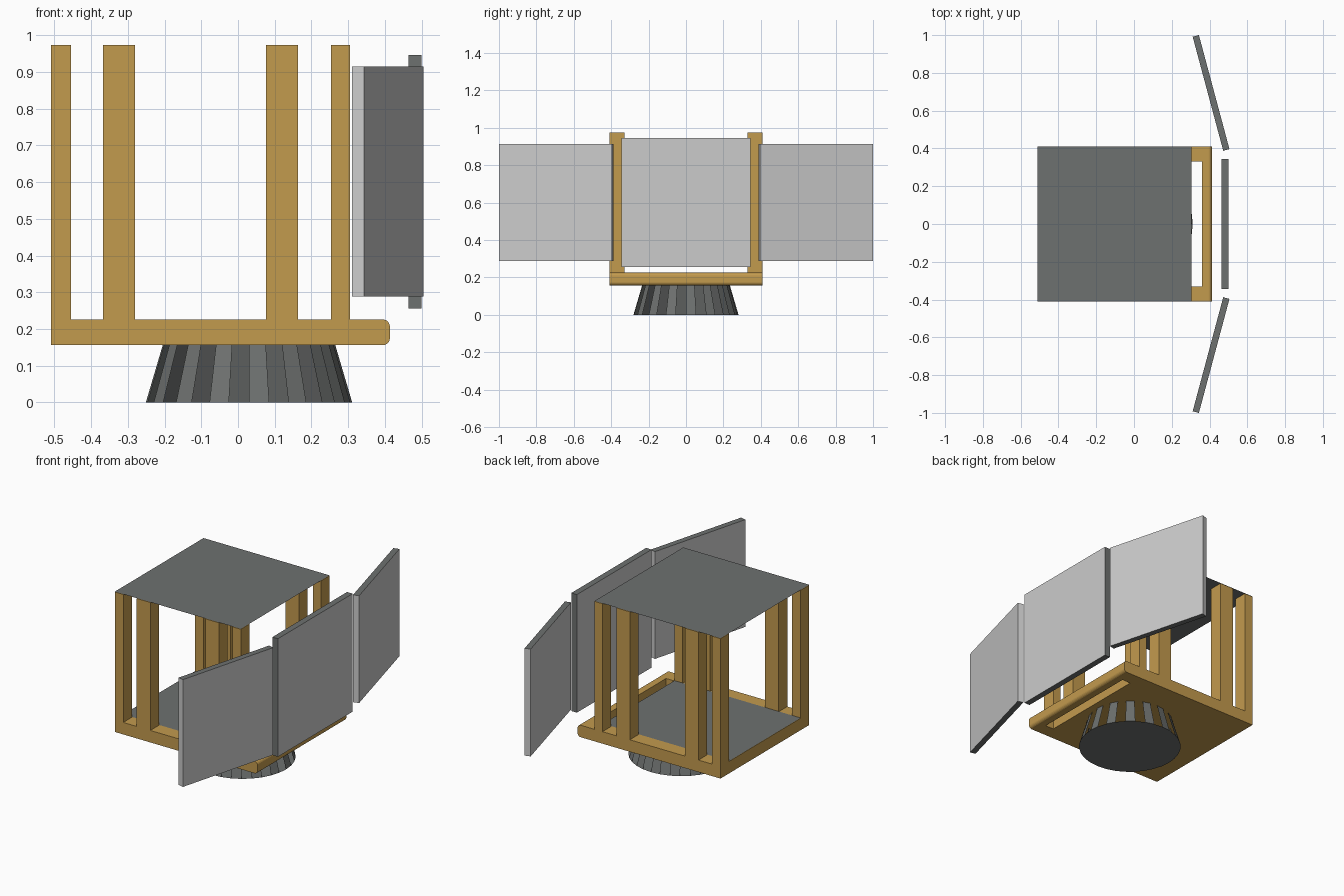
import bpy, bmesh, math
from mathutils import Matrix

if "Cube" in bpy.data.objects:
    bpy.data.objects.remove(bpy.data.objects["Cube"])


def material(name, rgb):
    m = bpy.data.materials.new(name)
    m.diffuse_color = (*rgb, 1.0)
    m.use_nodes = True
    m.node_tree.nodes["Principled BSDF"].inputs["Base Color"].default_value = m.diffuse_color
    return m


GOLD = material("golden_frame", (0.545, 0.325, 0.076))
DARK = material("dark_grey", (0.155, 0.164, 0.160))
LIGHT = material("light_grey", (0.60, 0.60, 0.60))


def finish(name, bm, mats):
    mesh = bpy.data.meshes.new(name)
    bm.to_mesh(mesh)
    bm.free()
    for m in mats:
        mesh.materials.append(m)
    ob = bpy.data.objects.new(name, mesh)
    bpy.context.collection.objects.link(ob)
    return ob


def box_bm(x0, x1, y0, y1, z0, z1):
    bm = bmesh.new()
    bmesh.ops.create_cube(bm, size=1)
    for v in bm.verts:
        v.co = (x0 if v.co.x < 0 else x1, y0 if v.co.y < 0 else y1, z0 if v.co.z < 0 else z1)
    return bm


def box(name, mat, *dims):
    return finish(name, box_bm(*dims), [mat])


def sheet(name, mat, x0, x1, y, z):
    bm = bmesh.new()
    bm.faces.new([bm.verts.new(p) for p in ((x0, -y, z), (x1, -y, z), (x1, y, z), (x0, y, z))])
    return finish(name, bm, [mat])


def rounded_bar(name, x0, y0, y1):
    """Bar running to the front end of the base, with its end rounded."""
    r, x1, z0, z1 = 0.02, 0.414, 0.156, 0.226
    pts = [(x0, z0)]
    for cz, start in ((z0 + r, -90), (z1 - r, 0)):
        for i in range(6):
            a = math.radians(start + 18 * i)
            pts.append((x1 - r + r * math.cos(a), cz + r * math.sin(a)))
    pts.append((x0, z1))
    bm = bmesh.new()
    f = bm.faces.new([bm.verts.new((x, y0, z)) for x, z in pts])
    ext = bmesh.ops.extrude_face_region(bm, geom=[f])
    bmesh.ops.translate(bm, verts=[g for g in ext["geom"] if isinstance(g, bmesh.types.BMVert)],
                        vec=(0, y1 - y0, 0))
    bmesh.ops.recalc_face_normals(bm, faces=bm.faces)
    return finish(name, bm, [GOLD])


# Base slab, with two arms and a rail leaving an open slot
box("base_slab", GOLD, -0.51, 0.305, -0.41, 0.41, 0.156, 0.226)
rounded_bar("arm_front", 0.305, -0.41, -0.33)
rounded_bar("arm_back", 0.305, 0.33, 0.41)
rounded_bar("slot_rail", 0.36, -0.33, 0.33)

# Floor and roof sheets
sheet("floor", DARK, -0.51, 0.305, 0.33, 0.228)
sheet("roof", DARK, -0.51, 0.305, 0.41, 0.976)

# Four posts on each side
for side, (y0, y1) in {"front": (-0.41, -0.33), "back": (0.33, 0.41)}.items():
    for i, (x0, x1) in enumerate([(-0.51, -0.455), (-0.368, -0.28), (0.076, 0.164), (0.253, 0.305)]):
        box(f"{side}_post_{i + 1}", GOLD, x0, x1, y0, y1, 0.226, 0.974)

# Pedestal: closed bottom disc and every second side facet, open between
bm = bmesh.new()
N, CX = 32, 0.03


def ring(r, z):
    return [bm.verts.new((CX + r * math.cos(2 * math.pi * i / N), r * math.sin(2 * math.pi * i / N), z))
            for i in range(N)]


low, high = ring(0.281, 0.0), ring(0.235, 0.156)
bm.faces.new(low[::-1])
for i in range(0, N, 2):
    j = (i + 1) % N
    bm.faces.new((low[i], low[j], high[j], high[i]))
finish("pedestal", bm, [DARK])


# Screens: light faces, dark edges chosen by face direction
def screen(name, dims, dark_rule, angle=0, loc=(0, 0, 0)):
    bm = box_bm(*dims)
    bm.normal_update()
    for f in bm.faces:
        f.material_index = 1 if dark_rule(f.normal) else 0
    bmesh.ops.transform(bm, verts=bm.verts,
                        matrix=Matrix.Translation(loc) @ Matrix.Rotation(math.radians(angle), 4, "Z"))
    finish(name, bm, [LIGHT, DARK])


screen("centre_screen", (0.464, 0.50, -0.345, 0.345, 0.256, 0.946), lambda n: abs(n.x) < 0.5)
for s, name in ((1, "back_screen"), (-1, "front_screen")):
    screen(name, (-0.017, 0.017, -0.3125, 0.3125, 0.288, 0.915),
           lambda n: abs(n.z) > 0.5, 15 * s, (0.408, 0.694 * s, 0))
